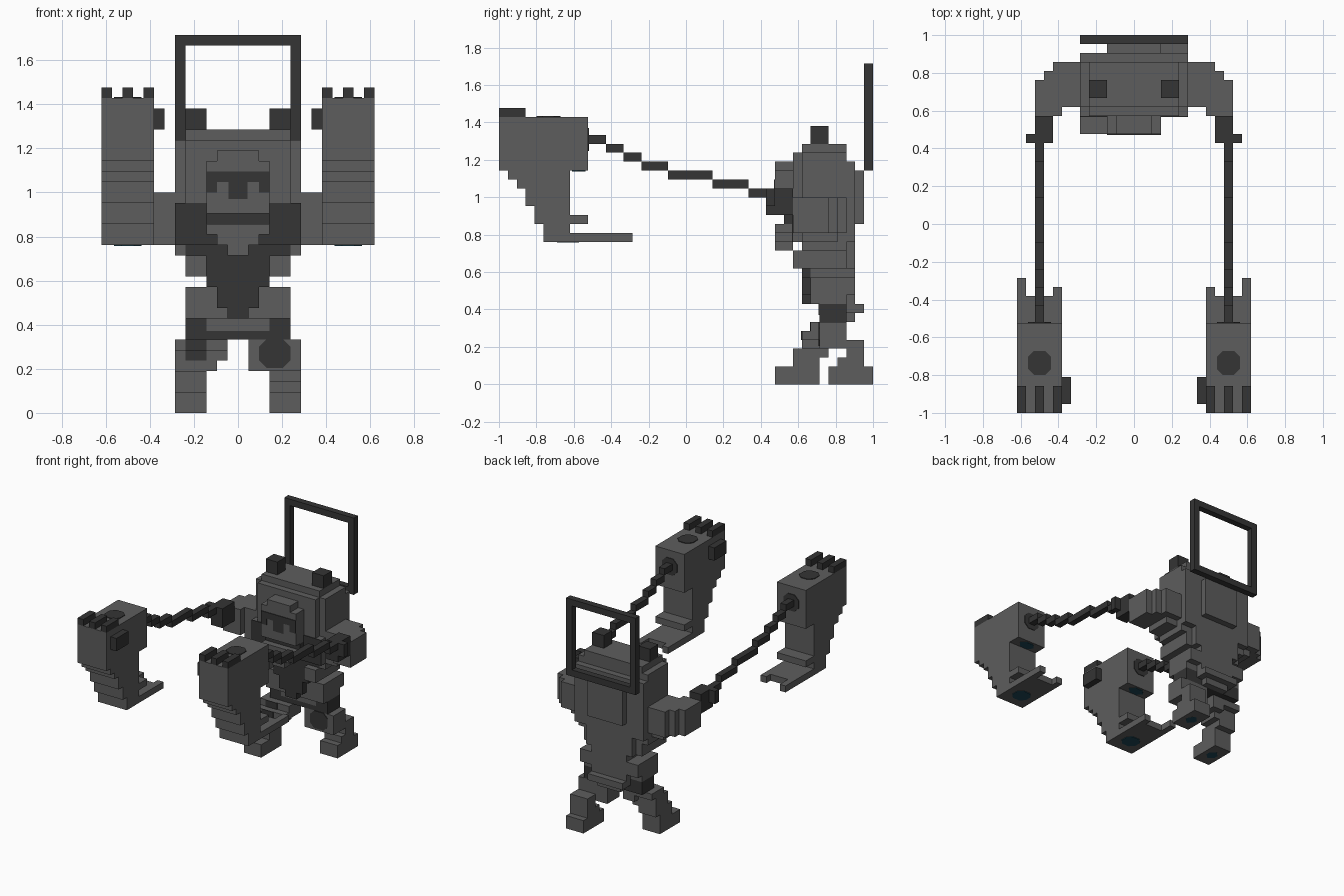
import bpy
import bmesh

UNIT = 1 / 21  # edge of one block
SKIN = 0.1     # thickness of painted plates, in blocks

if "Cube" in bpy.data.objects:
    bpy.data.objects.remove(bpy.data.objects["Cube"], do_unlink=True)


def material(name, red, green, blue):
    mat = bpy.data.materials.new(name)
    mat.use_nodes = True
    colour = (red, green, blue, 1)
    mat.diffuse_color = colour
    shader = mat.node_tree.nodes["Principled BSDF"]
    shader.inputs["Base Color"].default_value = colour
    shader.inputs["Roughness"].default_value = 0.9
    return mat


GREY = material("mid grey", 0.11, 0.11, 0.11)
DARK = material("charcoal", 0.035, 0.035, 0.035)
TEAL = material("dark teal", 0.012, 0.06, 0.09)


def add_box(bm, x, y, z, chamfer=None):
    """Add one box from three (low, high) ranges; chamfer rounds edges along an axis."""
    made = bmesh.ops.create_cube(bm, size=1)["verts"]
    for vert in made:
        for axis, (low, high) in enumerate((x, y, z)):
            vert.co[axis] = UNIT * (low if vert.co[axis] < 0 else high)
    if chamfer is not None:
        edges = {e for v in made for e in v.link_edges}
        along = [e for e in edges
                 if abs((e.verts[0].co - e.verts[1].co).normalized()[chamfer]) > 0.9]
        bmesh.ops.bevel(bm, geom=along, offset=UNIT * 0.7, segments=1, affect="EDGES")


def part(name, mat, boxes, chamfer=None):
    mesh = bpy.data.meshes.new(name)
    bm = bmesh.new()
    for box in boxes:
        add_box(bm, *box, chamfer=chamfer)
    bm.to_mesh(mesh)
    bm.free()
    mesh.materials.append(mat)
    obj = bpy.data.objects.new(name, mesh)
    bpy.context.scene.collection.objects.link(obj)
    return obj


def flip(box):
    (low, high), y, z = box
    return (-high, -low), y, z


def pair(name, mat, boxes, chamfer=None):
    part("left_" + name, mat, boxes, chamfer)
    part("right_" + name, mat, [flip(b) for b in boxes], chamfer)


def wide(half, y, z):
    """Box range centred on x."""
    return (-half, half), y, z


# Head
part("head", GREY, [
    wide(6, (13, 18), (20, 26)),
    wide(5, (13, 18), (26, 27)),
    wide(5, (12, 13), (20, 26)),
    wide(6, (18, 19), (16, 25)),
])
pair("ear", DARK, [((3, 5), (14, 16), (27, 29))])

# Face: muzzle, mouth and jaw
part("muzzle", GREY, [
    wide(3, (10, 12), (19, 24)),
    wide(2, (10, 12), (24, 25)),
])
part("mouth", DARK, [wide(3, (11, 12), (18, 19))])
part("jaw", GREY, [
    wide(3, (10, 12), (17, 18)),
    wide(2, (10, 12), (16, 17)),
    wide(1, (10, 12), (15, 16)),
])
face = (10 - SKIN, 10)
part("brow", DARK, [wide(3, face, (22, 23))])
part("nose", DARK, [wide(0.9, face, (20.4, 22))])
pair("cheek_mark", DARK, [((2, 3), face, (21, 22))])

# Torso
part("chest", GREY, [
    wide(6, (12, 18), (16, 20)),
    wide(5, (14, 18), (13, 16)),
    wide(4, (18, 19), (13, 16)),
])
pair("rib_pad", GREY, [
    ((3, 5), (12, 14), (13, 15)),
    ((5, 6), (13, 18), (15, 16)),
])
part("chest_front", DARK, [wide(6, (12 - SKIN, 12), (16, 20))])
part("belly", DARK, [
    wide(5, (13, 14), (15, 16)),
    wide(3, (13, 14), (12, 15)),
    wide(2, (13, 14), (10, 12)),
    wide(1, (13, 14), (9, 10)),
])
part("waist", GREY, [
    wide(3, (14, 18), (12, 13)),
    wide(5, (14, 18), (9, 12)),
    wide(3, (18, 19), (9, 13)),
])
pair("back_tuft", GREY, [((3, 5), (18, 19), (10, 12))])
part("back_pack", GREY, [wide(3, (19, 20), (18, 24))])

# Hips and tail
part("hips", DARK, [wide(5, (15, 18), (7, 9))])
part("hip_cloth", GREY, [wide(3, (15 - SKIN, 15), (7.8, 9))])
part("tail", GREY, [
    wide(3, (18, 20), (8, 9)),
    wide(2, (18, 19), (7, 8)),
])

# Striding legs: the right one leads, the left one trails
part("right_leg", GREY, [
    ((-6, -3), (10, 15), (0, 2)),
    ((-6, -3), (12, 15), (2, 4)),
    ((-6, -3), (13, 16), (3, 6)),
    ((-3, -2), (13, 16), (4, 5)),
    ((-3, -1), (13, 17), (5, 6)),
    ((-6, -1), (14, 17), (6, 7)),
])
part("left_leg", GREY, [
    ((3, 6), (16, 21), (0, 2)),
    ((3, 6), (17, 20), (2, 3)),
    ((3, 6), (18, 20), (3, 5)),
    ((1, 6), (15, 18), (4, 7)),
])
part("right_thigh_mark", DARK, [((-5, -3), (13 - SKIN, 13), (5, 6)),
                                ((-5, -3), (14 - SKIN, 14), (6, 7))])
part("left_thigh_mark", DARK, [((2, 5), (15 - SKIN, 15), (4.3, 7))], chamfer=1)
sole = (-SKIN / 10, SKIN / 10)
part("right_sole", TEAL, [((-5.3, -3.7), (11.5, 13.5), sole)], chamfer=2)
part("left_sole", TEAL, [((3.7, 5.3), (17.5, 19.5), sole)], chamfer=2)

# Arms bending forward
pair("arm", GREY, [
    ((6, 8), (13, 18), (17, 21)),
    ((6, 8), (13, 17), (16, 17)),
    ((8, 9), (12, 18), (17, 21)),
    ((9, 10), (12, 17), (17, 21)),
    ((10, 11), (12, 16), (17, 21)),
])
pair("cuff", DARK, [
    ((9, 11), (9, 12), (19, 22)),
    ((11, 12), (9, 10), (20, 22)),
])

# Stepped cable rising from each cuff to each fist
stops = [9, 7, 3, -2, -5, -7, -9, -11]
pair("cable", DARK, [
    ((10, 11), (far, near), (21 + step, 22 + step))
    for step, (near, far) in enumerate(zip(stops, stops[1:]))
])

# Big detached fists with a tapering heel and a fingered lower plate
WIDE = (8, 13)
heel = [(23, 24, -20), (22, 23, -19), (20, 22, -18), (18, 20, -17), (16, 18, -16)]
pair("fist", GREY, [(WIDE, (-21, -11), (24, 30))]
     + [(WIDE, (front, -13), (low, high)) for low, high, front in heel])
pair("fist_plate", GREY, [
    (WIDE, (-13, -8), (16, 17)),
    ((8, 9), (-8, -7), (16, 17)),
    ((12, 13), (-8, -6), (16, 17)),
    (WIDE, (-13, -11), (18, 19)),
])
pair("knuckles", DARK, [((x, x + 1), (-21, -18), (30, 31)) for x in range(8, 13, 2)])
pair("thumb", DARK, [((7, 8), (-20, -17), (27, 29))])
spot = (9.2, 11.8)
pair("fist_top_spot", DARK, [(spot, (-16.8, -14.1), (30, 30 + SKIN))], chamfer=2)
pair("cable_ring", DARK, [(spot, (-11, -11 + SKIN), (26.2, 28.8))], chamfer=1)
pair("fist_under_spot", TEAL, [
    (spot, (-12.8, -11.3), (24 - SKIN, 24)),
    (spot, (-14.5, -12), (16 - SKIN, 16)),
], chamfer=2)

# Square hoop standing behind the head
hoop = (20, 21)
part("back_hoop", DARK, [
    wide(6, hoop, (35, 36)),
    wide(6, hoop, (24, 25)),
    ((-6, -5), hoop, (25, 35)),
    ((5, 6), hoop, (25, 35)),
])
